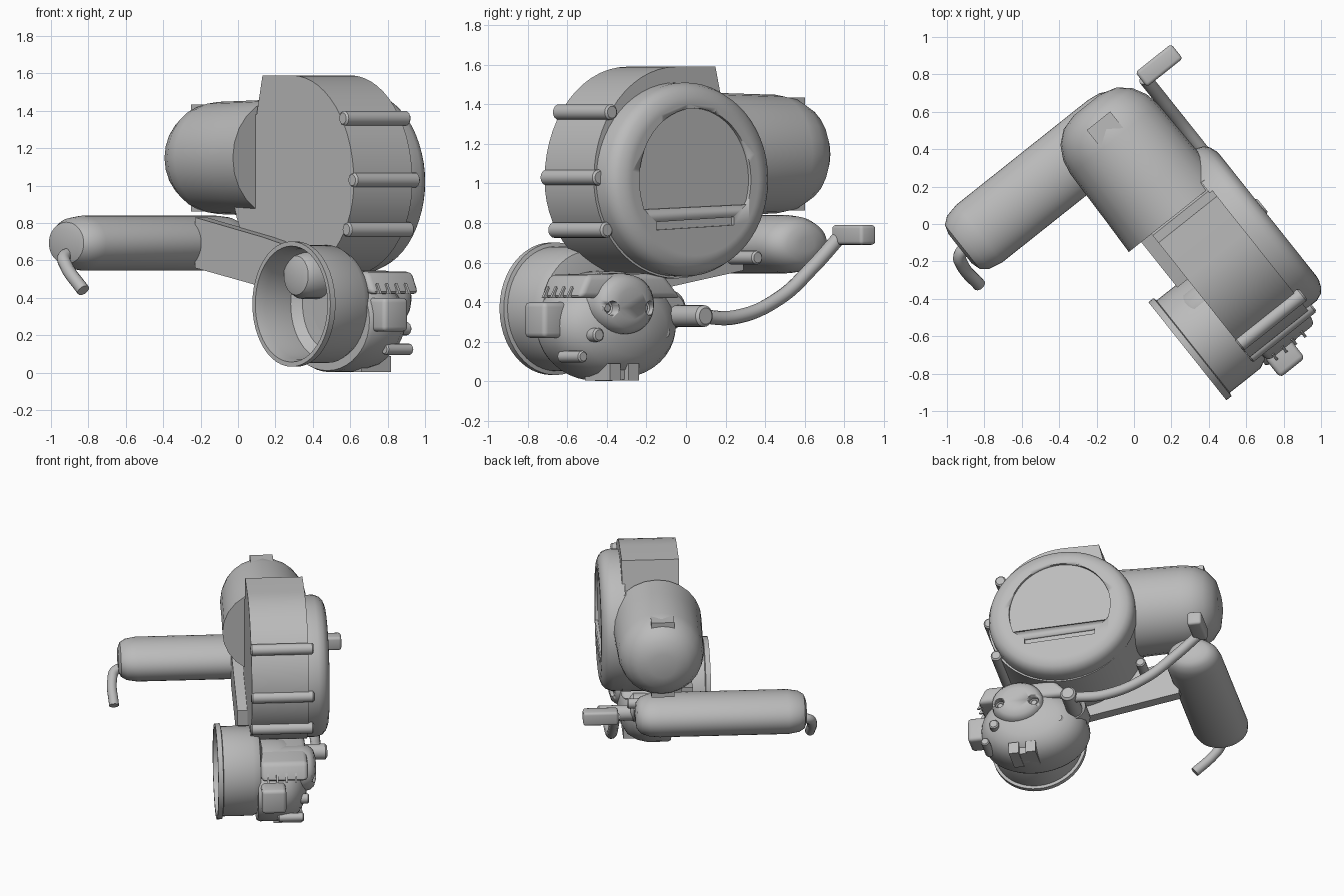
import bpy, bmesh
from math import sin, cos, pi, radians
from mathutils import Matrix, Vector

if "Cube" in bpy.data.objects:
    bpy.data.objects.remove(bpy.data.objects["Cube"], do_unlink=True)

# One grey material for the whole engine
grey = bpy.data.materials.new("plain grey")
grey.use_nodes = True
grey.diffuse_color = (0.5, 0.5, 0.5, 1)
grey.node_tree.nodes["Principled BSDF"].inputs["Base Color"].default_value = (0.5, 0.5, 0.5, 1)

# Parts are built square to the axes, then the engine is turned about z
TURN = Matrix.Rotation(radians(38.5), 4, 'Z')


def select(obj):
    bpy.ops.object.select_all(action='DESELECT')
    obj.select_set(True)
    bpy.context.view_layer.objects.active = obj


def finish(name, bm, bevel=0.0):
    bmesh.ops.recalc_face_normals(bm, faces=bm.faces)
    mesh = bpy.data.meshes.new(name)
    bm.to_mesh(mesh)
    bm.free()
    mesh.transform(TURN)
    mesh.materials.append(grey)
    obj = bpy.data.objects.new(name, mesh)
    bpy.context.collection.objects.link(obj)
    select(obj)
    if bevel:
        mod = obj.modifiers.new("rounding", 'BEVEL')
        mod.width, mod.segments = bevel, 3
        bpy.ops.object.modifier_apply(modifier=mod.name)
    bpy.ops.object.shade_smooth_by_angle(angle=radians(35))
    return obj


def lathe(name, center, axis, profile, sx=1, sz=1, n=40):
    """Spin (radius, height) pairs around the x or y axis."""
    bm = bmesh.new()
    rings = []
    for r, h in profile:
        ring = []
        for i in range(n):
            u, w = r * sx * cos(2 * pi * i / n), r * sz * sin(2 * pi * i / n)
            co = Vector((h, u, w)) if axis == 'x' else Vector((u, h, w))
            ring.append(bm.verts.new(co + Vector(center)))
        rings.append(ring)
    for p, q in zip(rings, rings[1:]):
        for i in range(n):
            j = (i + 1) % n
            bm.faces.new((p[i], p[j], q[j], q[i]))
    bm.faces.new(rings[0])
    bm.faces.new(rings[-1])
    return finish(name, bm)


def plate(name, outline, x0, x1, bevel=0.0):
    """Extrude a (y, z) outline along x."""
    bm = bmesh.new()
    face = bm.faces.new([bm.verts.new((x0, y, z)) for y, z in outline])
    new = bmesh.ops.extrude_face_region(bm, geom=[face])["geom"]
    bmesh.ops.translate(bm, vec=(x1 - x0, 0, 0),
                        verts=[v for v in new if isinstance(v, bmesh.types.BMVert)])
    return finish(name, bm, bevel)


def box(name, x, y, z, bevel=0.0):
    return plate(name, [(y[0], z[0]), (y[1], z[0]), (y[1], z[1]), (y[0], z[1])], x[0], x[1], bevel)


def rod(name, x0, x1, y, z, r, n=16):
    """Rod along x with softly rounded ends."""
    e = r * 0.25
    return lathe(name, (0, y, z), 'x', [(r - e, x0), (r, x0 + e), (r, x1 - e), (r - e, x1)], n=n)


def tube(name, points, r):
    curve = bpy.data.curves.new(name, 'CURVE')
    curve.dimensions = '3D'
    curve.bevel_depth, curve.bevel_resolution = r, 4
    curve.use_fill_caps = True
    spline = curve.splines.new('BEZIER')
    spline.bezier_points.add(len(points) - 1)
    for bp, p in zip(spline.bezier_points, points):
        bp.co = TURN @ Vector(p)
        bp.handle_left_type = bp.handle_right_type = 'AUTO'
    obj = bpy.data.objects.new(name, curve)
    bpy.context.collection.objects.link(obj)
    curve.materials.append(grey)
    select(obj)
    bpy.ops.object.convert(target='MESH')
    bpy.ops.object.shade_smooth_by_angle(angle=radians(40))


def carve(obj, cutter):
    select(obj)
    mod = obj.modifiers.new("cut", 'BOOLEAN')
    mod.operation, mod.object, mod.solver = 'DIFFERENCE', cutter, 'EXACT'
    bpy.ops.object.modifier_apply(modifier=mod.name)
    bpy.data.objects.remove(cutter, do_unlink=True)


def arc(cy, cz, ry, rz, a0, a1, n):
    return [(cy + ry * cos(radians(a0 + (a1 - a0) * i / n)),
             cz + rz * sin(radians(a0 + (a1 - a0) * i / n))) for i in range(n + 1)]


# Blower housing: scroll with a flat-topped outlet
HY, HZ = -0.41, 1.02
scroll = [(-0.16, 1.59)] + arc(HY, HZ, 0.535, 0.57, 90, 180, 14)
scroll += arc(HY, HZ, 0.535, 0.5, 180, 270, 14)[1:] + arc(HY, HZ, 0.51, 0.5, 270, 405, 20)[1:]
scroll += [(-0.11, 1.38)]
plate("blower_housing", scroll, 0.04, 0.44)
for i, (y, z) in enumerate(((-0.855, 1.36), (-0.935, 1.03), (-0.885, 0.765))):
    rod(f"housing_rib_{i + 1}", 0.035, 0.475, y, z, 0.04)

# Round cover with a recessed window and slot
cover = lathe("blower_cover", (0, HY, HZ), 'x',
              [(0.49, 0.42), (0.49, 0.51), (0.475, 0.55), (0.45, 0.573), (0.415, 0.587),
               (0.395, 0.59), (0.385, 0.59)], sx=1.06, n=56)
window = [(HY - 0.33, 0.868), (HY + 0.33, 0.893)] + arc(HY, HZ, 0.36, 0.36, -17, 199, 36)
carve(cover, plate("window_cutter", window, 0.57, 0.65))
carve(cover, plate("slot_cutter", [(HY - 0.25, 0.765), (HY + 0.25, 0.79),
                                   (HY + 0.25, 0.83), (HY - 0.25, 0.805)], 0.57, 0.65))

# Cylinder shroud with a domed end and two square pads
lathe("cylinder_shroud", (0.2, 0, 1.148), 'y',
      [(0.315, -0.1), (0.308, 0.1), (0.3, 0.42), (0.285, 0.5), (0.245, 0.575),
       (0.18, 0.63), (0.09, 0.655)], n=24)
for name, z in (("upper_pad", (1.3, 1.435)), ("lower_pad", (0.862, 1.0))):
    box(name, (0.115, 0.275), (0.43, 0.55), z)

# Oval silencer, tailpipe and supporting arm
lathe("silencer", (0, 0.475, 0.693), 'x',
      [(0.5, -0.81), (0.76, -0.795), (0.92, -0.755), (1, -0.68), (1, 0.22), (0.95, 0.29),
       (0.82, 0.345), (0.6, 0.375), (0.25, 0.385)], sx=0.197, sz=0.147)
tube("tailpipe", [(-0.76, 0.46, 0.635), (-0.83, 0.45, 0.62), (-0.855, 0.4, 0.57), (-0.85, 0.26, 0.44)], 0.035)
plate("support_arm", [(0.33, 0.83), (0.33, 0.56), (-0.185, 0.47), (-0.41, 0.43),
                      (-0.41, 0.69), (-0.25, 0.725)], -0.03, 0.05)
rod("arm_pin", 0.2, 0.42, 0.13, 0.625, 0.035)

# Intake horn: an open cup facing sideways, with a nozzle inside
IY, IZ = -0.71, 0.367
lathe("intake_horn", (0, IY, IZ), 'x',
      [(0.2, 0.12), (0.29, 0.1), (0.315, 0.05), (0.315, -0.16), (0.335, -0.165), (0.335, -0.2),
       (0.31, -0.2), (0.295, -0.14), (0.295, 0.03), (0.25, 0.075), (0.1, 0.085)], n=48)
lathe("intake_nozzle", (0, -0.58, 0.52), 'x',
      [(0.125, 0.1), (0.125, -0.03), (0.105, -0.065), (0.06, -0.08)], n=24)

# Crankcase: domed body, upper bulge and flat top
CY, CZ = -0.665, 0.28
lathe("crankcase", (0, CY, CZ), 'x',
      [(0.97, 0.08), (1, 0.1), (1, 0.24), (0.94, 0.31), (0.8, 0.375), (0.55, 0.42), (0.2, 0.44)],
      sx=0.375, sz=0.277)
bulge = lathe("upper_bulge", (0, -0.74, 0.39), 'x',
              [(1, 0.1), (1, 0.4), (0.95, 0.45), (0.8, 0.48), (0.5, 0.495)], sx=0.185, sz=0.157)
plate("crankcase_top", [(-1.03, 0.42), (-0.97, 0.54), (-0.48, 0.545), (-0.36, 0.42)], 0.1, 0.43, 0.03)
for i in range(4):
    x = 0.14 + 0.065 * i
    plate(f"fin_{i + 1}", [(-1.045, 0.42), (-1.01, 0.48), (-0.98, 0.42)], x, x + 0.015)

# Screw pockets in the bulge
for i, y in enumerate((-0.86, -0.62)):
    carve(bulge, rod("screw_cutter", 0.43, 0.6, y, 0.37, 0.036))
    rod(f"screw_{i + 1}", 0.39, 0.445, y, 0.37, 0.024)

# Bosses, pegs and feet around the crankcase
box("front_lug", (0.1, 0.27), (-1.13, -0.95), (0.22, 0.4), 0.025)
rod("side_boss", 0.15, 0.37, -0.375, 0.36, 0.1, 24)
rod("lower_boss", 0.25, 0.41, -0.46, 0.25, 0.04)
rod("bolt", 0.33, 0.44, -0.91, 0.235, 0.035)
rod("peg", 0.22, 0.4, -0.98, 0.125, 0.03)
box("foot_web", (0.2, 0.37), (-0.8, -0.63), (0.01, 0.08))
for i, y in enumerate((-0.81, -0.69)):
    box(f"foot_{i + 1}", (0.2, 0.4), (y, y + 0.07), (0.005, 0.09))

# Kick lever with pivot and pedal
rod("lever_pivot", 0.3, 0.6, -0.35, 0.33, 0.055, 24)
tube("kick_lever", [(0.53, -0.35, 0.33), (0.53, -0.1, 0.325), (0.53, 0.18, 0.42),
                    (0.53, 0.4, 0.58), (0.53, 0.57, 0.73)], 0.036)
box("kick_pedal", (0.51, 0.755), (0.53, 0.63), (0.69, 0.79), 0.018)
